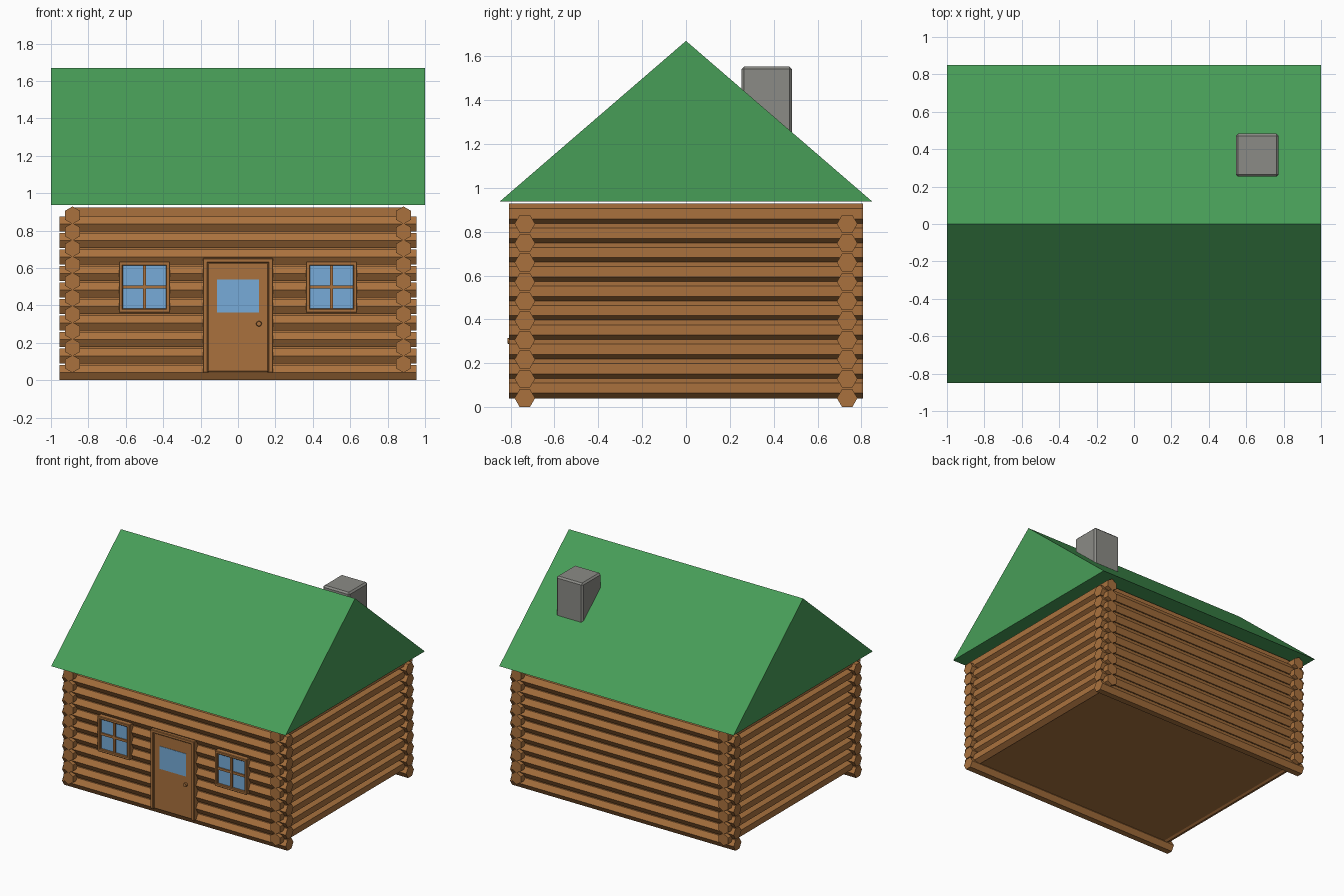
import bpy, bmesh, math
from mathutils import Matrix

cube = bpy.data.objects.get("Cube")
if cube:
    bpy.data.objects.remove(cube, do_unlink=True)


def material(name, rgb):
    m = bpy.data.materials.new(name)
    m.use_nodes = True
    col = [(c / 255) ** 2.2 for c in rgb] + [1]
    m.diffuse_color = col
    m.node_tree.nodes["Principled BSDF"].inputs["Base Color"].default_value = col
    return m


WOOD = material("wood brown", (168, 113, 64))
GREEN = material("roof green", (73, 156, 88))
STONE = material("chimney grey", (138, 138, 133))
GLASS = material("window blue", (118, 170, 215))


def finish(bm, name, mat):
    bmesh.ops.recalc_face_normals(bm, faces=bm.faces[:])
    mesh = bpy.data.meshes.new(name)
    bm.to_mesh(mesh)
    bm.free()
    mesh.materials.append(mat)
    obj = bpy.data.objects.new(name, mesh)
    bpy.context.scene.collection.objects.link(obj)
    return obj


def box(name, x, y, z, mat, bevel=0):
    """Box from (min, max) ranges, with optional chamfered edges."""
    bm = bmesh.new()
    size = [r[1] - r[0] for r in (x, y, z)]
    mid = [(r[0] + r[1]) / 2 for r in (x, y, z)]
    bmesh.ops.create_cube(bm, size=1, matrix=Matrix.Translation(mid) @ Matrix.Diagonal((*size, 1)))
    if bevel:
        bmesh.ops.bevel(bm, geom=bm.edges[:], offset=bevel, segments=1, affect='EDGES')
    return finish(bm, name, mat)


def prism(name, section, half, axis, mat):
    """Extrude a 2D (across, up) section symmetrically along x or y."""
    bm = bmesh.new()
    rings = []
    for s in (-half, half):
        rings.append([bm.verts.new((s, a, z) if axis == 'x' else (a, s, z)) for a, z in section])
    for ring in rings:
        bm.faces.new(ring)
    n = len(section)
    for i in range(n):
        j = (i + 1) % n
        bm.faces.new((rings[0][i], rings[0][j], rings[1][j], rings[1][i]))
    return finish(bm, name, mat)


def hexagon(a, z, r, turn):
    return [(a + r * math.cos(turn + k * math.pi / 3),
             z + r * math.sin(turn + k * math.pi / 3)) for k in range(6)]


# Interlocking log walls: long logs flat side up, cross logs edge up
R = 0.047
PITCH = 0.0883
for i in range(10):
    for side in (-1, 1):
        end = "front" if side < 0 else "back"
        prism(f"{end}_log_{i}", hexagon(side * 0.735, 0.041 + i * PITCH, R, 0), 0.955, 'x', WOOD)
        end = "right" if side < 0 else "left"
        prism(f"{end}_log_{i}", hexagon(side * 0.885, 0.087 + i * PITCH, R, math.pi / 6), 0.808, 'y', WOOD)

# Solid core closing the walls, floor and ceiling
box("cabin_core", (-0.875, 0.875), (-0.735, 0.735), (0.05, 0.922), WOOD)

# Roof and chimney
prism("roof", [(-0.85, 0.937), (0.85, 0.937), (0, 1.67)], 1.0, 'x', GREEN)
box("chimney", (0.545, 0.773), (0.253, 0.483), (1.1, 1.553), STONE, 0.012)

# Door with frame, glass and knob
WALL = -0.74
for s, name in ((-1, "right"), (1, "left")):
    edge = sorted((s * 0.162, s * 0.188))
    box(f"door_frame_{name}", edge, (-0.803, WALL), (0.04, 0.652), WOOD, 0.004)
box("door_frame_top", (-0.188, 0.188), (-0.803, WALL), (0.627, 0.652), WOOD, 0.004)
box("door_panel", (-0.164, 0.164), (-0.795, WALL), (0.042, 0.63), WOOD, 0.006)
box("door_glass", (-0.113, 0.113), (-0.798, -0.79), (0.363, 0.538), GLASS)
bm = bmesh.new()
bmesh.ops.create_cone(bm, cap_ends=True, segments=8, radius1=0.016, radius2=0.013, depth=0.02,
                      matrix=Matrix.Translation((0.112, -0.803, 0.302)) @ Matrix.Rotation(math.pi / 2, 4, 'X'))
finish(bm, "door_knob", WOOD)

# Two windows: glass, outer frame and crossbars
H, T = 0.137, 0.022
for cx, side in ((-0.5, "right"), (0.5, "left")):
    cz = 0.498
    box(f"{side}_window_glass", (cx - H + 0.01, cx + H - 0.01), (-0.788, WALL),
        (cz - H + 0.01, cz + H - 0.01), GLASS)
    for s, tag in ((-1, "low"), (1, "high")):
        span = sorted((s * H, s * (H - T)))
        box(f"{side}_window_post_{tag}", [cx + v for v in span], (-0.805, WALL),
            (cz - H, cz + H), WOOD, 0.004)
        box(f"{side}_window_rail_{tag}", (cx - H, cx + H), (-0.805, WALL),
            [cz + v for v in span], WOOD, 0.004)
    box(f"{side}_window_mullion", (cx - 0.009, cx + 0.009), (-0.798, WALL), (cz - H + T, cz + H - T), WOOD)
    box(f"{side}_window_crossbar", (cx - H + T, cx + H - T), (-0.797, WALL), (cz - 0.009, cz + 0.009), WOOD)
